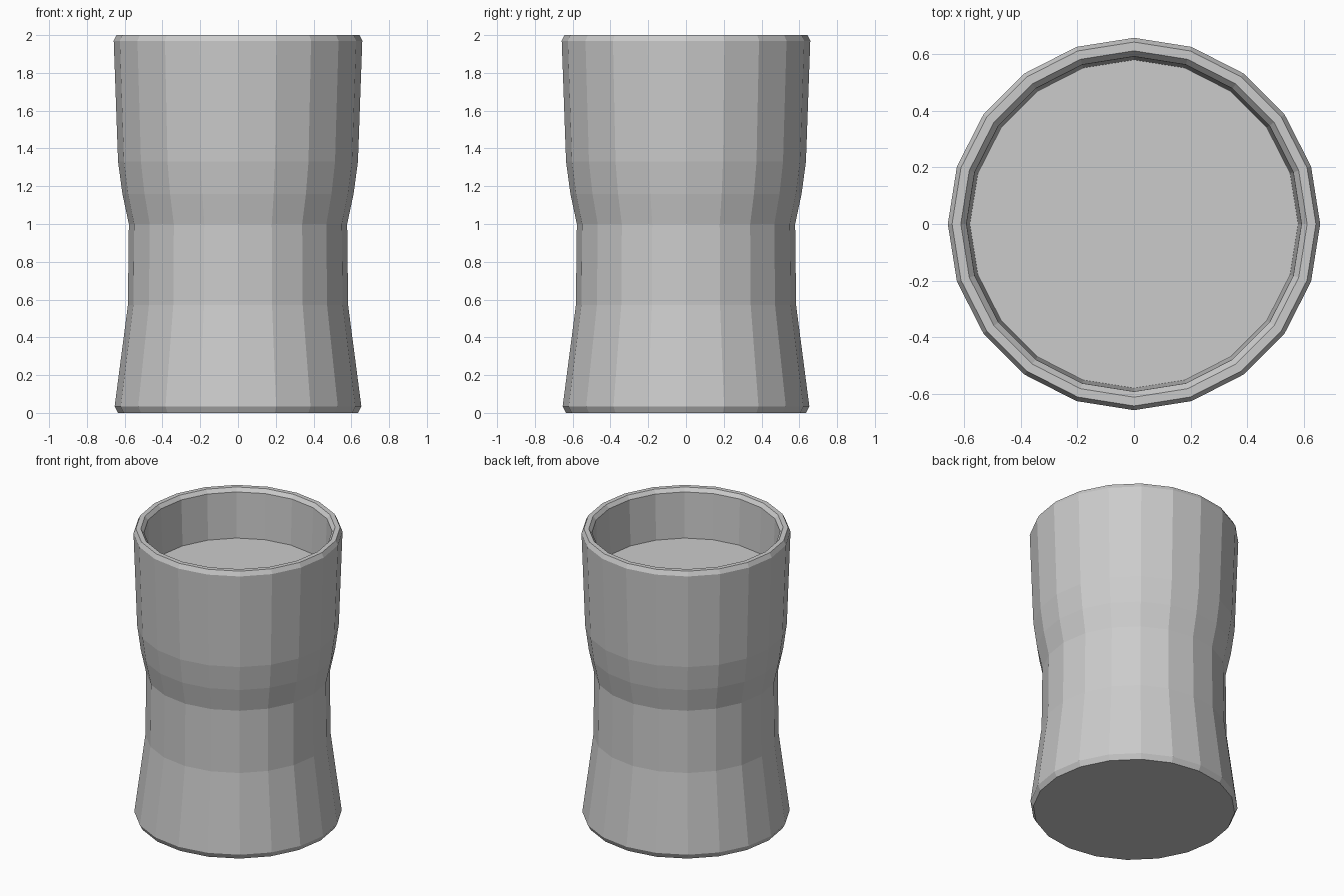
import bpy
import bmesh
from math import cos, sin, tau

if "Cube" in bpy.data.objects:
    bpy.data.objects.remove(bpy.data.objects["Cube"])

SIDES = 20

# Half profile (radius, height): base, waist, flared top, rim, inner wall, floor
PROFILE = [
    (0.635, 0.0), (0.653, 0.035), (0.583, 0.57), (0.578, 1.0),
    (0.612, 1.16), (0.635, 1.33), (0.658, 1.97), (0.643, 2.0),
    (0.612, 2.0), (0.592, 1.975), (0.58, 1.66),
]


def lathe(name, profile):
    """Revolve a profile around z with flat faces and closed ends."""
    bm = bmesh.new()
    rings = [[bm.verts.new((r * cos(tau * i / SIDES), r * sin(tau * i / SIDES), z))
              for i in range(SIDES)] for r, z in profile]
    for low, high in zip(rings, rings[1:]):
        for i in range(SIDES):
            j = (i + 1) % SIDES
            bm.faces.new((low[i], low[j], high[j], high[i]))
    bm.faces.new(rings[0][::-1])
    bm.faces.new(rings[-1])
    bmesh.ops.recalc_face_normals(bm, faces=bm.faces)
    mesh = bpy.data.meshes.new(name)
    bm.to_mesh(mesh)
    bm.free()
    obj = bpy.data.objects.new(name, mesh)
    bpy.context.collection.objects.link(obj)
    return obj


# Waisted tumbler with a shallow recess in the top
lathe("cup_body", PROFILE)
